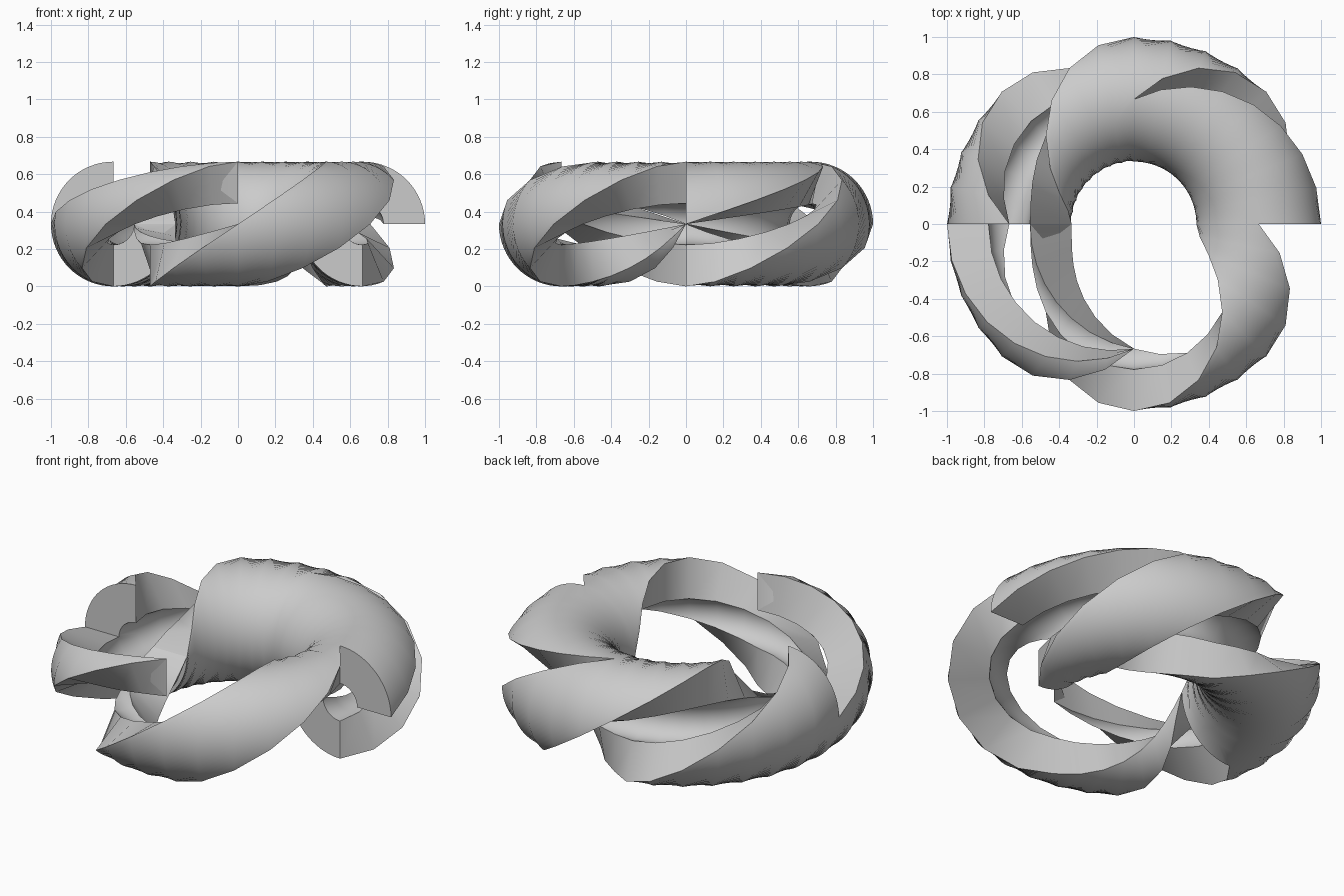
import bpy, bmesh
from math import sin, cos, radians

if "Cube" in bpy.data.objects:
    bpy.data.objects.remove(bpy.data.objects["Cube"])

RING, OUT, INN = 2/3, 1/3, 1/9      # ring radius, tube outer and core radii
STEPS = 8                           # segments per quarter of the ring

bm = bmesh.new()


def point(theta, phi, r):
    t, p = radians(theta), radians(phi)
    d = RING + r * cos(p)
    return bm.verts.new((d * cos(t), d * sin(t), OUT + r * sin(p)))


def skin(rows, flip=False):
    """Quads between a grid of vertices."""
    for a, b in zip(rows, rows[1:]):
        for j in range(len(a) - 1):
            f = [a[j], b[j], b[j + 1], a[j + 1]]
            bm.faces.new(f[::-1] if flip else f)


def sweep(quarter, start, end, slices):
    """Tube sector whose two edge angles turn (offset, rate) along a quarter."""
    def row(i, r):
        t = 90 * i / STEPS
        a, b = start[0] + start[1] * t, end[0] + end[1] * t
        return [point(90 * quarter + t, a + (b - a) * j / slices, r)
                for j in range(slices + 1)]
    outer = [row(i, OUT) for i in range(STEPS + 1)]
    inner = [row(i, INN) for i in range(STEPS + 1)]
    skin(outer)
    skin(inner, True)
    skin([[i[0], o[0]] for i, o in zip(inner, outer)])
    skin([[i[-1], o[-1]] for i, o in zip(inner, outer)], True)


def cap(theta, phi, flip):
    """Flat quarter-ring end face."""
    rows = [[point(theta, phi + 90 * j / 16, r) for j in range(17)]
            for r in (INN, OUT)]
    skin(rows, flip)


# back half: half tube (one turn) joined with the two-lobed strand (two turns)
sweep(0, (0, 1), (180, 1), 32)
sweep(0, (180, 2), (270, 2), 16)
sweep(1, (0, 2), (270, 2), 48)

# front half: half tube with the two-lobed strand cut away
sweep(2, (180, 1), (180, 2), 16)
sweep(2, (270, 2), (360, 1), 16)
sweep(3, (-90, 2), (0, 2), 16)

# end faces where the two halves meet
for theta in (0, 180):
    for phi in (0, 180):
        cap(theta, phi, theta == 180)

bmesh.ops.remove_doubles(bm, verts=bm.verts, dist=1e-4)
bmesh.ops.dissolve_degenerate(bm, edges=bm.edges, dist=1e-5)

mesh = bpy.data.meshes.new("twisted_ring")
bm.to_mesh(mesh)
bm.free()
ring = bpy.data.objects.new("twisted_ring", mesh)
bpy.context.collection.objects.link(ring)
bpy.context.view_layer.objects.active = ring
ring.select_set(True)
bpy.ops.object.shade_smooth_by_angle(angle=radians(30))
